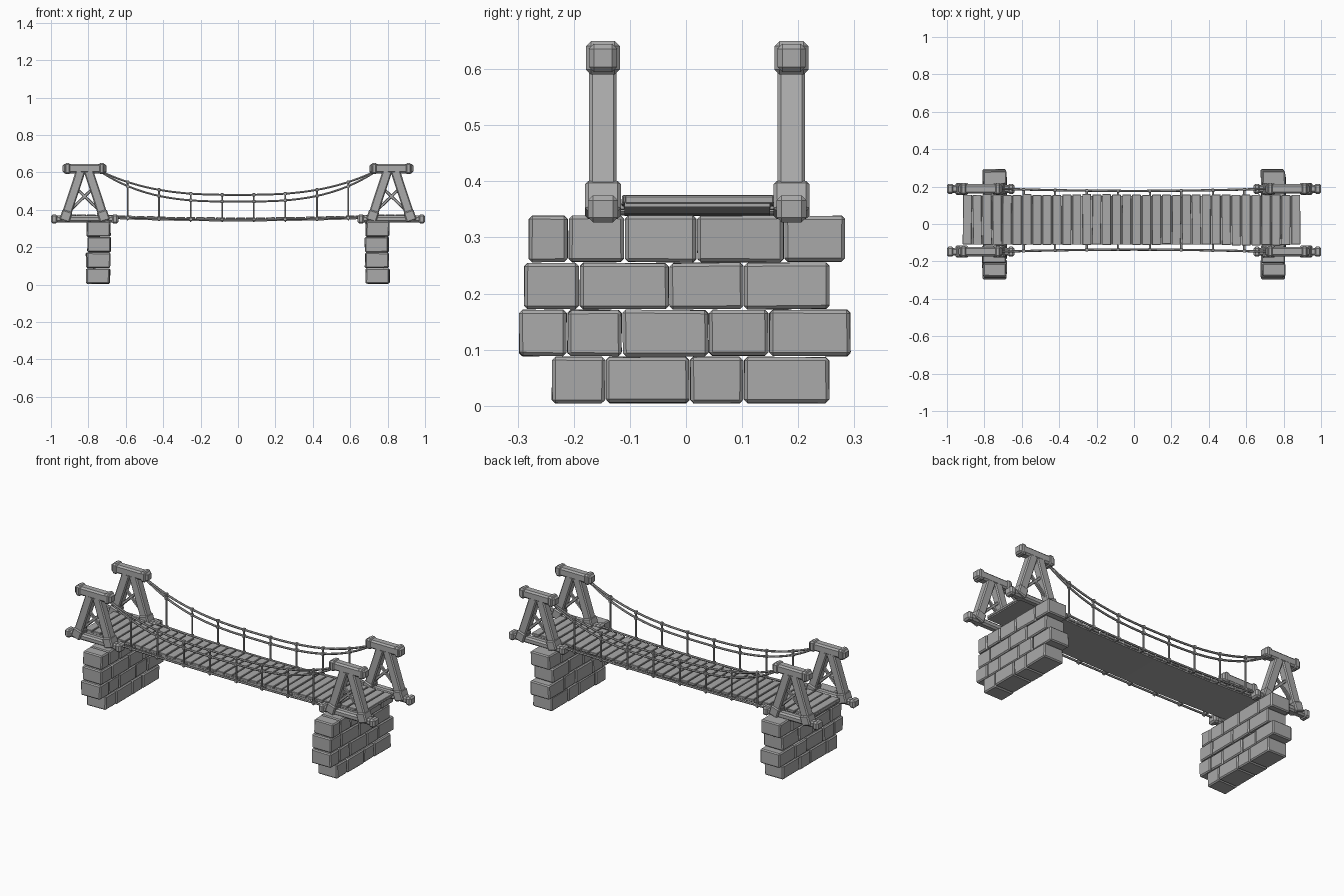
import bpy, bmesh, random
from mathutils import Vector, Matrix

if "Cube" in bpy.data.objects:
    bpy.data.objects.remove(bpy.data.objects["Cube"])

random.seed(4)
grey = bpy.data.materials.new("weathered grey")
grey.diffuse_color = (0.4, 0.4, 0.4, 1)
grey.use_nodes = True
grey.node_tree.nodes["Principled BSDF"].inputs["Base Color"].default_value = grey.diffuse_color

MID_Y = 0.02          # deck centre line
BEAM_Y = 0.168        # trestle offset from the centre line
TRESTLE_X = 0.82


def jit(a):
    return random.uniform(-a, a)


def bar(bm, a, b, wy, wz):
    """Box running from a to b, wy wide across y and wz thick."""
    a, b = Vector(a), Vector(b)
    x = (b - a).normalized()
    z = x.cross(Vector((0, 1, 0))).normalized()
    y = z.cross(x)
    rot = Matrix((x, y, z)).transposed().to_4x4()
    m = Matrix.Translation((a + b) / 2) @ rot @ Matrix.Diagonal(((b - a).length, wy, wz, 1))
    return bmesh.ops.create_cube(bm, size=1, matrix=m)["verts"]


def finish(bm, name, bevel=0):
    bmesh.ops.recalc_face_normals(bm, faces=bm.faces)
    me = bpy.data.meshes.new(name)
    bm.to_mesh(me)
    bm.free()
    me.materials.append(grey)
    ob = bpy.data.objects.new(name, me)
    bpy.context.collection.objects.link(ob)
    if bevel:
        mod = ob.modifiers.new("worn edges", "BEVEL")
        mod.width = bevel
        mod.segments = 1
    return ob


def rope(name, pts, radius):
    cu = bpy.data.curves.new(name, "CURVE")
    cu.dimensions = "3D"
    cu.bevel_depth = radius
    cu.bevel_resolution = 1
    cu.use_fill_caps = True
    sp = cu.splines.new("POLY")
    sp.points.add(len(pts) - 1)
    for p, co in zip(sp.points, pts):
        p.co = (*co, 1)
    ob = bpy.data.objects.new(name, cu)
    bpy.context.collection.objects.link(ob)
    cu.materials.append(grey)
    bpy.ops.object.select_all(action="DESELECT")
    ob.select_set(True)
    bpy.context.view_layer.objects.active = ob
    bpy.ops.object.convert(target="MESH")
    bpy.ops.object.shade_smooth_by_angle()


def sag(x, low, high, p, end=0.71):
    return low + (high - low) * abs(x / end) ** p


def deck_z(x):
    return 0.352 + 0.016 * min(1, abs(x) / 0.75) ** 2


def rope_y(x, s):
    return MID_Y + s * (0.157 + 0.011 * min(1, abs(x) / 0.71) ** 2)


# stone piers: brick joints along y for each course, bottom to top
courses = [
    (-0.24, -0.143, 0.007, 0.103, 0.256),
    (-0.298, -0.212, -0.114, 0.04, 0.148, 0.294),
    (-0.289, -0.19, -0.03, 0.103, 0.256),
    (-0.281, -0.21, -0.11, 0.019, 0.175, 0.284),
]
for sx, side in ((-1, "left"), (1, "right")):
    bm = bmesh.new()
    for row, joints in enumerate(courses):
        z = 0.046 + row * 0.0838
        x = sx * 0.745 + jit(0.004)
        for y0, y1 in zip(joints, joints[1:]):
            m = Matrix.Translation((x + jit(0.003), (y0 + y1) / 2, z)) @ Matrix.Diagonal(
                (0.124, y1 - y0 - 0.002, 0.082, 1))
            for v in bmesh.ops.create_cube(bm, size=1, matrix=m)["verts"]:
                v.co += Vector((jit(0.002), jit(0.001), jit(0.001)))
    finish(bm, side + "_stone_pier", 0.006)

# timber trestles at the four corners
for sx, side in ((-1, "left"), (1, "right")):
    for sy, end in ((-1, "front"), (1, "back")):
        y = MID_Y + sy * BEAM_Y
        cx = sx * TRESTLE_X
        name = side + "_" + end

        def P(dx, z):
            return (cx + dx, y, z)

        # sill and top beam with thicker end collars
        bm = bmesh.new()
        bar(bm, P(-0.165, 0.351), P(0.165, 0.351), 0.042, 0.036)
        bar(bm, P(-0.117, 0.62), P(0.117, 0.62), 0.05, 0.05)
        for d in (-1, 1):
            bar(bm, P(d * 0.145, 0.351), P(d * 0.18, 0.351), 0.054, 0.048)
            bar(bm, P(d * 0.075, 0.62), P(d * 0.108, 0.62), 0.06, 0.06)
        finish(bm, name + "_beams", 0.009)

        # leaning legs with foot sleeves
        bm = bmesh.new()
        for d in (-1, 1):
            foot, head = Vector(P(d * 0.109, 0.34)), Vector(P(d * 0.02, 0.61))
            bar(bm, foot, head, 0.049, 0.05)
            bar(bm, foot, foot.lerp(head, 0.2), 0.064, 0.056)
        finish(bm, name + "_legs", 0.006)

        # crossed braces
        bm = bmesh.new()
        for d in (-1, 1):
            bar(bm, P(-d * 0.085, 0.39), P(d * 0.05, 0.52), 0.016, 0.016)
        finish(bm, name + "_braces", 0.003)

# deck planks
bm = bmesh.new()
N = 34
pitch = 1.81 / N
for i in range(N):
    x = -0.918 + pitch * (i + 0.5)
    h = 0.0235
    a = Vector((x - h, MID_Y + 0.003 + jit(0.002), deck_z(x - h) + jit(0.001)))
    b = Vector((x + h, a.y, deck_z(x + h) + jit(0.001)))
    vs = bar(bm, a, b, 0.268 + jit(0.004), 0.014)
    bmesh.ops.rotate(bm, verts=vs, cent=(a + b) / 2, matrix=Matrix.Rotation(jit(0.008), 3, "Z"))
finish(bm, "deck_planks", 0.002)

# continuous underlay below the planks
bm = bmesh.new()
M = 24
rings = []
for i in range(M + 1):
    x = -0.915 + 1.80 * i / M
    rings.append([bm.verts.new((x, MID_Y + dy, deck_z(x) + dz))
                  for dy, dz in ((-0.13, -0.014), (0.13, -0.014), (0.13, -0.004), (-0.13, -0.004))])
for r, q in zip(rings, rings[1:]):
    for k in range(4):
        bm.faces.new((r[k], r[(k + 1) % 4], q[(k + 1) % 4], q[k]))
bm.faces.new(rings[0])
bm.faces.new(rings[-1])
finish(bm, "deck_underlay")

# handrail ropes, deck ropes, hangers and knots on each side
hangers = [s * x for s in (-1, 1) for x in (0.085, 0.253, 0.422, 0.59)]
for sy, end in ((-1, "front"), (1, "back")):
    xs = [-0.73 + 1.46 * i / 32 for i in range(33)]
    rope(end + "_upper_rope", [(x, rope_y(x, sy), sag(x, 0.48, 0.595, 2.8)) for x in xs], 0.006)
    rope(end + "_lower_rope", [(x, rope_y(x, sy), sag(x, 0.444, 0.588, 3.0)) for x in xs], 0.006)
    rope(end + "_deck_rope", [(x, rope_y(x, sy), deck_z(x) - 0.004) for x in xs], 0.006)
    bm = bmesh.new()
    for x in hangers:
        y = rope_y(x, sy)
        top, low, dz = sag(x, 0.48, 0.595, 2.8), sag(x, 0.444, 0.588, 3.0), deck_z(x) - 0.004
        bar(bm, (x, y, dz - 0.014), (x, y, top + 0.006), 0.009, 0.009)
        for z in (top, low, dz):
            bar(bm, (x - 0.008, y, z), (x + 0.008, y, z), 0.017, 0.017)
        # lashing that ties the hanger to the deck edge
        bar(bm, (x - 0.006, y - sy * 0.016, dz - 0.003), (x + 0.006, y - sy * 0.016, dz - 0.003), 0.04, 0.012)
    finish(bm, end + "_hangers", 0.002)
